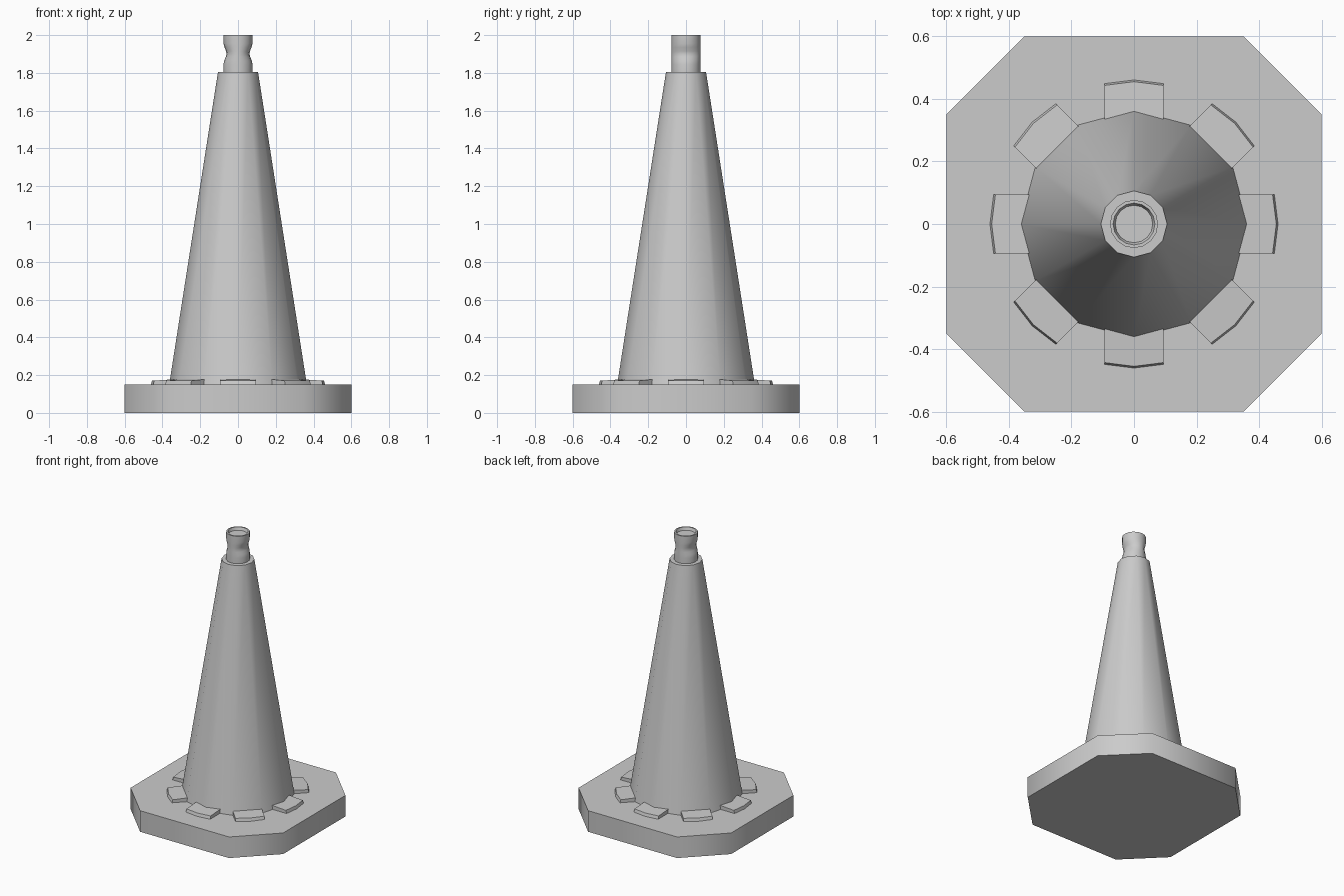
import bpy, bmesh
from math import sin, cos, pi, radians

if "Cube" in bpy.data.objects:
    bpy.data.objects.remove(bpy.data.objects["Cube"])


def loft(name, rings, angle):
    """Skin a stack of equal-length rings, cap both ends, shade smooth by angle."""
    bm = bmesh.new()
    loops = [[bm.verts.new(p) for p in ring] for ring in rings]
    n = len(loops[0])
    for a, b in zip(loops, loops[1:]):
        for i in range(n):
            j = (i + 1) % n
            bm.faces.new((a[i], a[j], b[j], b[i]))
    bm.faces.new(loops[0][::-1])
    bm.faces.new(loops[-1])
    bmesh.ops.recalc_face_normals(bm, faces=bm.faces)
    mesh = bpy.data.meshes.new(name)
    bm.to_mesh(mesh)
    bm.free()
    obj = bpy.data.objects.new(name, mesh)
    bpy.context.collection.objects.link(obj)
    bpy.ops.object.select_all(action='DESELECT')
    obj.select_set(True)
    bpy.context.view_layer.objects.active = obj
    bpy.ops.object.shade_smooth_by_angle(angle=radians(angle))
    return obj


def ring(r, z, n=12, sx=1.0):
    return [(r * sx * cos(2 * pi * i / n), r * sin(2 * pi * i / n), z) for i in range(n)]


# Octagonal base slab
H, C = 0.6, 0.35
octagon = [(H, -C), (H, C), (C, H), (-C, H), (-H, C), (-H, -C), (-C, -H), (C, -H)]
loft("base", [[(x, y, z) for x, y in octagon] for z in (0, 0.15)], 60)

# Tapered cone body
loft("cone_body", [ring(0.366, 0.14), ring(0.106, 1.805)], 40)

# Neck pinched on its left and right sides, with a shallow recess on top
pinch = [(1.8, 1), (1.845, 1), (1.865, 0.95), (1.885, 0.84), (1.9, 0.79),
         (1.915, 0.82), (1.935, 0.93), (1.955, 1), (2.0, 1)]
neck = [ring(0.077, z, 16, s) for z, s in pinch]
neck += [ring(0.067, 2.0, 16), ring(0.06, 1.98, 16)]
loft("neck", neck, 40)

# Eight feet around the cone, each with a slightly bowed outer edge
for k in range(8):
    a = k * pi / 4
    bottom = [(0.32, -0.095), (0.45, -0.095), (0.462, 0), (0.45, 0.095), (0.32, 0.095)]
    top = [(0.32, -0.095), (0.443, -0.095), (0.455, 0), (0.443, 0.095), (0.32, 0.095)]

    def place(outline, z_in, z_out):
        return [(r * cos(a) - t * sin(a), r * sin(a) + t * cos(a),
                 z_in if r < 0.4 else z_out) for r, t in outline]

    loft(f"foot_{k + 1}", [place(bottom, 0.145, 0.145), place(top, 0.179, 0.171)], 30)
